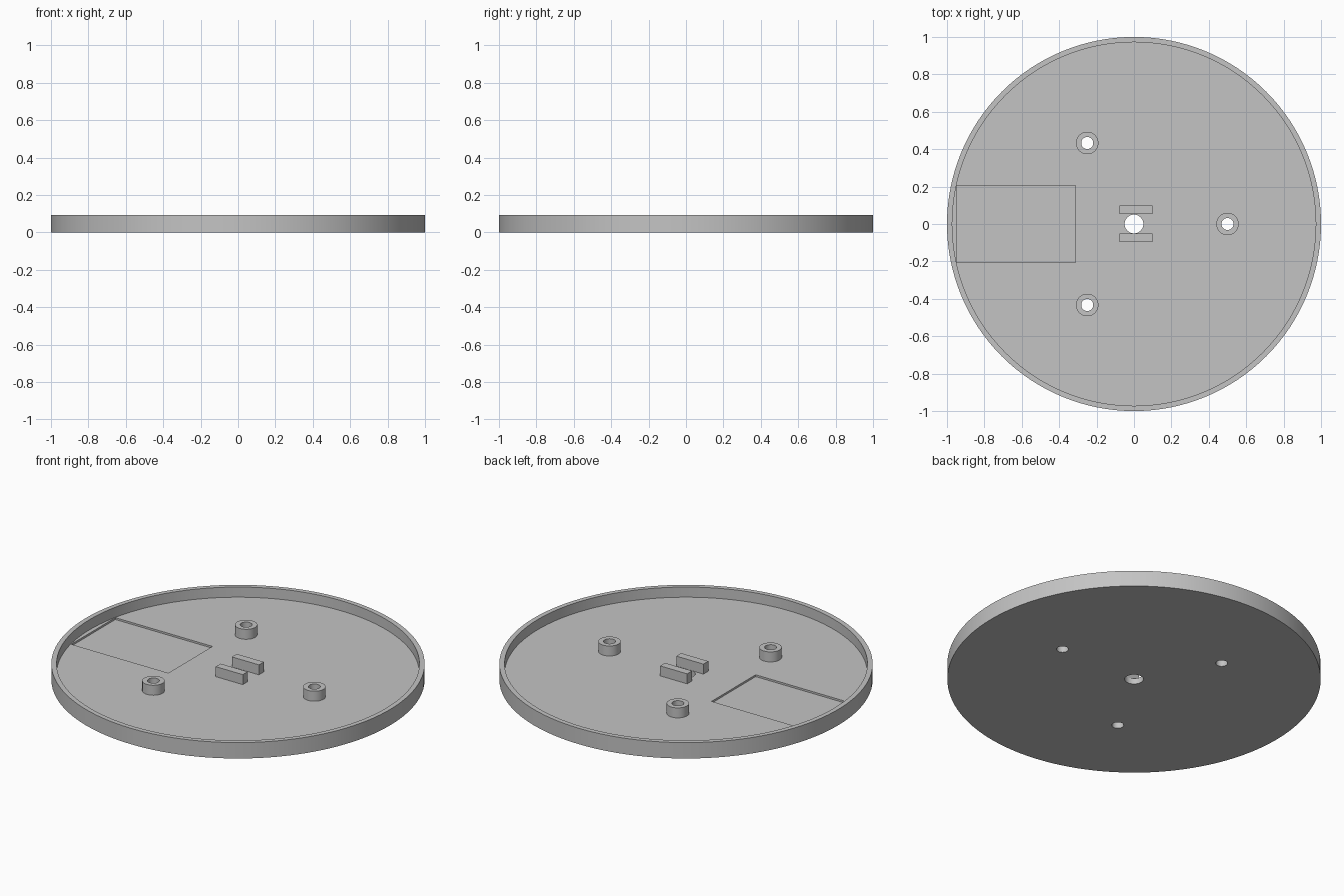
import bpy, bmesh
from math import cos, sin, pi, radians

cube = bpy.data.objects.get("Cube")
if cube:
    bpy.data.objects.remove(cube, do_unlink=True)

FLOOR, RIM = 0.034, 0.094
POST_TOP = 0.093
HOLE_R = 0.032

grey = bpy.data.materials.new("plain grey")
grey.use_nodes = True
grey.diffuse_color = (0.55, 0.55, 0.55, 1)
grey.node_tree.nodes["Principled BSDF"].inputs["Base Color"].default_value = grey.diffuse_color


def add_object(name, bm, location=(0, 0, 0)):
    bmesh.ops.recalc_face_normals(bm, faces=bm.faces)
    mesh = bpy.data.meshes.new(name)
    bm.to_mesh(mesh)
    bm.free()
    mesh.materials.append(grey)
    obj = bpy.data.objects.new(name, mesh)
    obj.location = location
    bpy.context.collection.objects.link(obj)
    return obj


def lathe(name, profile, segments, location=(0, 0, 0)):
    """Revolve a closed (radius, height) profile around z."""
    bm = bmesh.new()
    rings = [[bm.verts.new((r * cos(2 * pi * i / segments), r * sin(2 * pi * i / segments), z))
              for r, z in profile] for i in range(segments)]
    n = len(profile)
    for i in range(segments):
        a, b = rings[i], rings[(i + 1) % segments]
        for j in range(n):
            k = (j + 1) % n
            bm.faces.new((a[j], b[j], b[k], a[k]))
    return add_object(name, bm, location)


def box(name, x0, x1, y0, y1, z0, z1):
    bm = bmesh.new()
    bmesh.ops.create_cube(bm, size=1)
    bmesh.ops.scale(bm, vec=(x1 - x0, y1 - y0, z1 - z0), verts=bm.verts)
    bmesh.ops.translate(bm, vec=((x0 + x1) / 2, (y0 + y1) / 2, (z0 + z1) / 2), verts=bm.verts)
    return add_object(name, bm)


def cut(target, cutter):
    cutter.hide_render = True
    bpy.context.view_layer.objects.active = target
    mod = target.modifiers.new("cut", 'BOOLEAN')
    mod.operation = 'DIFFERENCE'
    mod.solver = 'EXACT'
    mod.object = cutter
    bpy.ops.object.modifier_apply(modifier=mod.name)
    bpy.data.objects.remove(cutter, do_unlink=True)


# Round tray with raised rim and central hole
tray = lathe("tray", [(0.05, 0), (1, 0), (1, RIM), (0.972, RIM),
                      (0.972, FLOOR), (0.05, FLOOR)], 128)

# Shallow rectangular pocket in the floor
cut(tray, box("pocket_cutter", -0.947, -0.312, -0.205, 0.207, FLOOR - 0.011, FLOOR + 0.02))

# Three hollow posts over through holes
posts = []
for i, angle in enumerate((0, 120, 240)):
    spot = (0.5 * cos(radians(angle)), 0.5 * sin(radians(angle)), 0)
    bm = bmesh.new()
    bmesh.ops.create_cone(bm, cap_ends=True, segments=48, radius1=HOLE_R, radius2=HOLE_R, depth=0.4)
    cut(tray, add_object("hole_cutter", bm, spot))
    posts.append(lathe(f"post_{i + 1}", [(HOLE_R, FLOOR), (0.06, FLOOR),
                                         (0.06, POST_TOP), (HOLE_R, POST_TOP)], 48, spot))

# Pair of blocks beside the central hole
box("back_block", -0.078, 0.099, 0.054, 0.1, FLOOR, POST_TOP)
box("front_block", -0.078, 0.099, -0.097, -0.051, FLOOR, POST_TOP)

# Smooth the round walls, keep the edges crisp
bpy.ops.object.select_all(action='DESELECT')
for obj in [tray] + posts:
    obj.select_set(True)
bpy.context.view_layer.objects.active = tray
bpy.ops.object.shade_smooth_by_angle(angle=radians(30))
